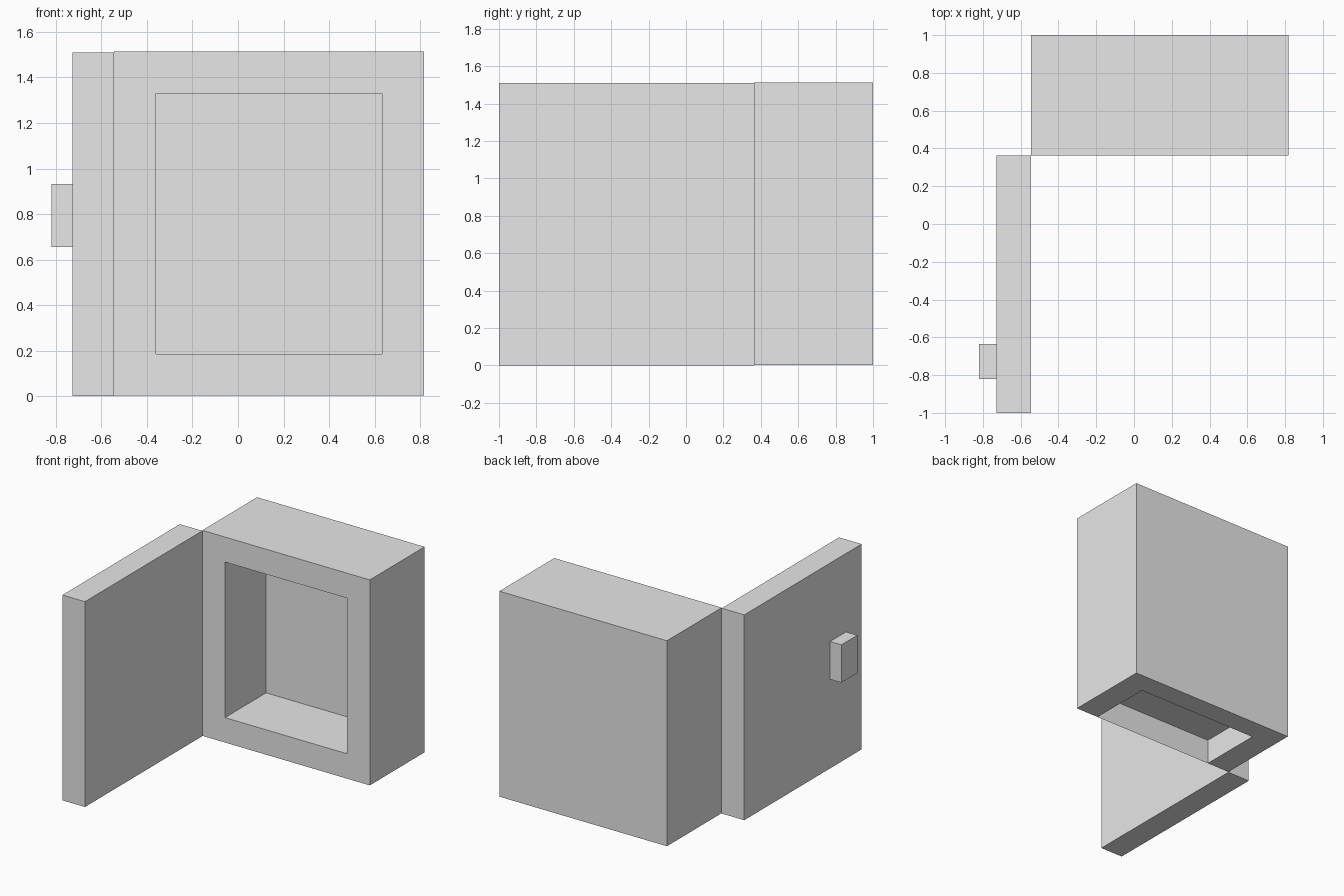
import bpy
import bmesh

if "Cube" in bpy.data.objects:
    bpy.data.objects.remove(bpy.data.objects["Cube"])

grey = bpy.data.materials.new("light_grey")
grey.diffuse_color = (0.8, 0.8, 0.8, 1)
grey.use_nodes = True
grey.node_tree.nodes["Principled BSDF"].inputs["Base Color"].default_value = grey.diffuse_color


def make_object(name, bm):
    mesh = bpy.data.meshes.new(name)
    bm.to_mesh(mesh)
    bm.free()
    mesh.materials.append(grey)
    obj = bpy.data.objects.new(name, mesh)
    bpy.context.collection.objects.link(obj)
    return obj


def box(name, x, y, z):
    """Box from (min, max) pairs on each axis."""
    bm = bmesh.new()
    bmesh.ops.create_cube(bm, size=1)
    for v in bm.verts:
        v.co = [r[0] if c < 0 else r[1] for c, r in zip(v.co, (x, y, z))]
    return make_object(name, bm)


# Cavity limits inside the cabinet
L, R, FRONT, BACK = -0.36, 0.633, 0.363, 0.84
BASE, FLOOR, CEILING = 0.003, 0.186, 1.33

# Cabinet body with a cavity open to the front and underside
cabinet = box("cabinet", (-0.545, 0.818), (FRONT, 1.0), (BASE, 1.514))
cutter = box("cavity_cutter", (L, R), (0.2, BACK), (-0.2, CEILING))
cutter.hide_render = True
cutter.hide_viewport = True
cut = cabinet.modifiers.new("cavity", 'BOOLEAN')
cut.operation = 'DIFFERENCE'
cut.solver = 'EXACT'
cut.object = cutter

# Thin raised floor and front sill, folded from one sheet
bm = bmesh.new()
profile = [(BACK, FLOOR), (FRONT, FLOOR), (FRONT, BASE)]
rows = [[bm.verts.new((x, y, z)) for x in (L, R)] for y, z in profile]
for a, b in zip(rows, rows[1:]):
    bm.faces.new((a[0], b[0], b[1], a[1]))
make_object("floor_and_sill", bm)

# Open door and its handle
box("door", (-0.728, -0.545), (-1.0, FRONT), (0.0, 1.51))
box("door_handle", (-0.82, -0.728), (-0.82, -0.635), (0.655, 0.933))
